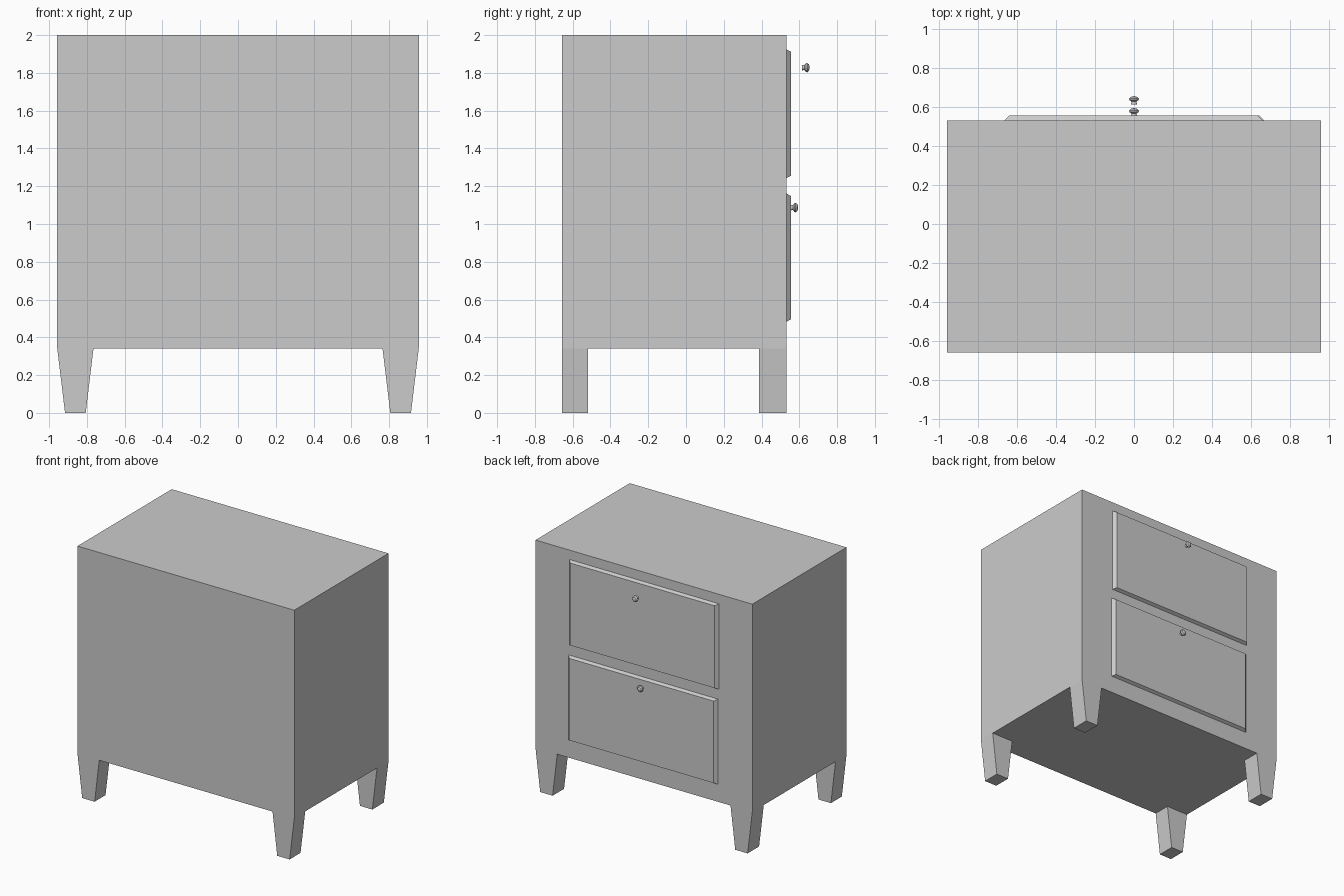
import bpy, bmesh, math
from mathutils import Matrix, Vector

if "Cube" in bpy.data.objects:
    bpy.data.objects.remove(bpy.data.objects["Cube"])

HX, Y0, Y1, ZB, ZT = 0.957, -0.657, 0.531, 0.342, 2.0


def make_object(name, bm):
    bmesh.ops.recalc_face_normals(bm, faces=bm.faces[:])
    mesh = bpy.data.meshes.new(name)
    bm.to_mesh(mesh)
    bm.free()
    obj = bpy.data.objects.new(name, mesh)
    bpy.context.collection.objects.link(obj)
    return obj


def box(x0, x1, y0, y1, z0, z1):
    bm = bmesh.new()
    size = Matrix.Diagonal((x1 - x0, y1 - y0, z1 - z0, 1))
    centre = Matrix.Translation(((x0 + x1) / 2, (y0 + y1) / 2, (z0 + z1) / 2))
    bmesh.ops.create_cube(bm, size=1, matrix=centre @ size)
    return bm


# Cabinet: one box, with the four corners of its underside drawn down into legs
def cabinet():
    bm = box(-HX, HX, Y0, Y1, ZB, ZT)
    cuts = [((-0.765, 0, 0), (1, 0, 0)), ((0.765, 0, 0), (1, 0, 0)),
            ((0, -0.519, 0), (0, 1, 0)), ((0, 0.386, 0), (0, 1, 0))]
    for co, no in cuts:
        bmesh.ops.bisect_plane(bm, geom=bm.verts[:] + bm.edges[:] + bm.faces[:],
                               plane_co=co, plane_no=no)
    corners = []
    for f in bm.faces:
        c = f.calc_center_median()
        if abs(c.z - ZB) < 1e-4 and abs(c.x) > 0.765 and (c.y > 0.386 or c.y < -0.519):
            corners.append(f)
    for f in corners:
        c = f.calc_center_median()
        leg = bmesh.ops.extrude_discrete_faces(bm, faces=[f])["faces"][0]
        for v in leg.verts:
            v.co.x = c.x + (v.co.x - c.x) * 0.57
            v.co.z = 0
    bmesh.ops.remove_doubles(bm, verts=bm.verts[:], dist=1e-5)
    return make_object("cabinet_with_legs", bm)


# Drawer front: shallow panel with a chamfered rim
def drawer(name, cx, z0, z1):
    bm = box(cx - 0.67, cx + 0.67, Y1 - 0.01, Y1 + 0.024, z0, z1)
    zc = (z0 + z1) / 2
    for v in bm.verts:
        if v.co.y > Y1:
            v.co.x -= math.copysign(0.032, v.co.x - cx)
            v.co.z -= math.copysign(0.018, v.co.z - zc)
    return make_object(name, bm)


# Knob: small turned profile (radius, height) spun about the y axis
def knob(name, y, z):
    profile = [(0, 0), (0.015, 0), (0.013, 0.014), (0.024, 0.022),
               (0.025, 0.029), (0.017, 0.038), (0, 0.042)]
    bm = bmesh.new()
    verts = [bm.verts.new((r, y + h, z)) for r, h in profile]
    edges = [bm.edges.new(p) for p in zip(verts, verts[1:])]
    bmesh.ops.spin(bm, geom=verts + edges, cent=(0, y, z), axis=(0, 1, 0),
                   angle=math.tau, steps=12)
    bmesh.ops.remove_doubles(bm, verts=bm.verts[:], dist=1e-5)
    return make_object(name, bm)


cabinet()
drawer("upper_drawer", -0.003, 1.237, 1.93)
drawer("lower_drawer", 0.005, 0.477, 1.167)
knob("upper_knob", 0.613, 1.828)
knob("lower_knob", 0.552, 1.087)
